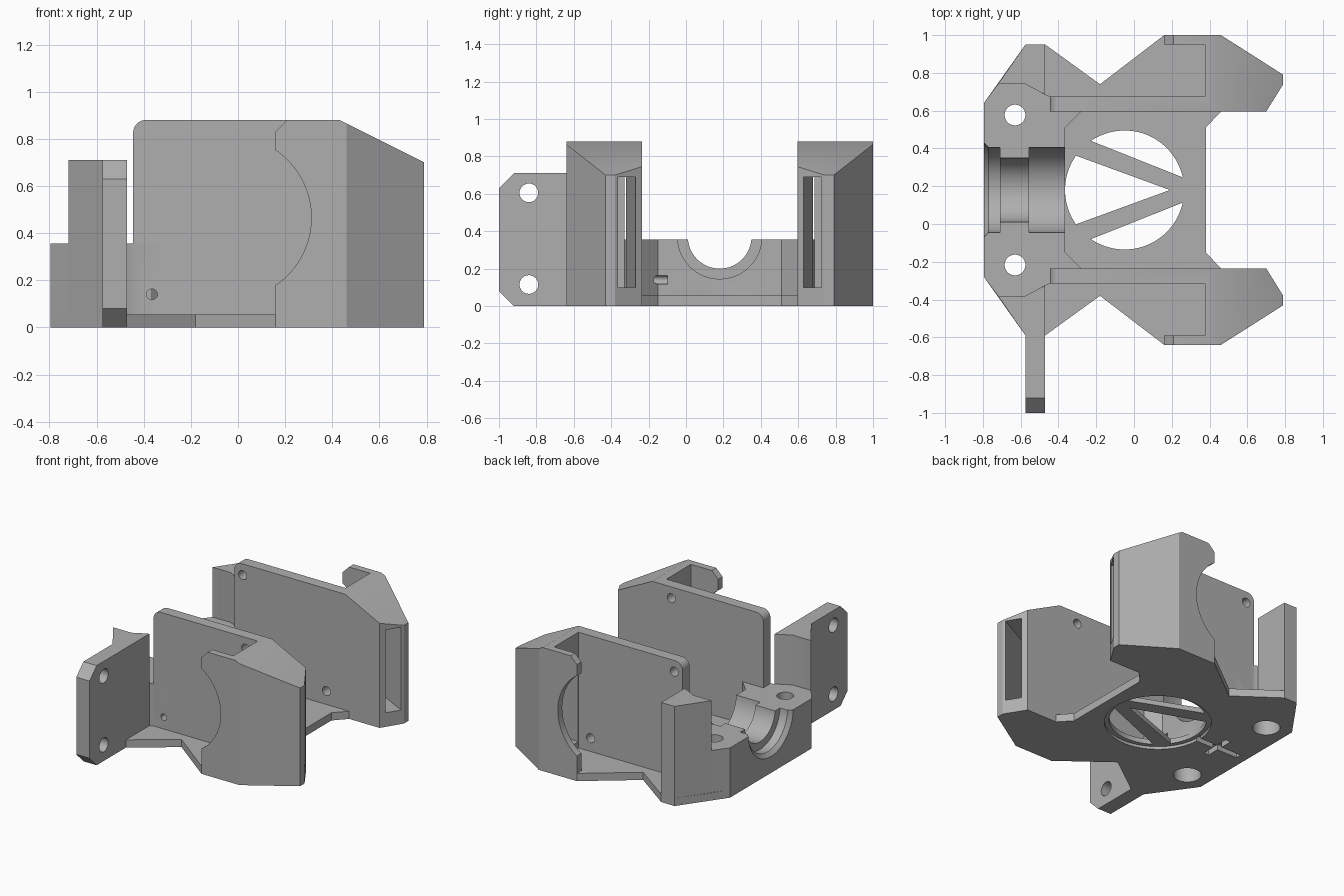
import bpy, bmesh, math
from mathutils import Matrix, Vector

cube = bpy.data.objects.get("Cube")
if cube:
    bpy.data.objects.remove(cube, do_unlink=True)

MID = 0.18        # y of the symmetry plane
FLOOR = 0.055     # base thickness
TALL = 0.88

grey = bpy.data.materials.new("plain_grey")
grey.use_nodes = True
grey.diffuse_color = (0.43, 0.43, 0.43, 1)
grey.node_tree.nodes["Principled BSDF"].inputs["Base Color"].default_value = (0.43, 0.43, 0.43, 1)


def finish(bm, name):
    bmesh.ops.recalc_face_normals(bm, faces=bm.faces)
    mesh = bpy.data.meshes.new(name)
    bm.to_mesh(mesh)
    bm.free()
    mesh.materials.append(grey)
    obj = bpy.data.objects.new(name, mesh)
    bpy.context.collection.objects.link(obj)
    return obj


def prism(name, points, lo, hi, axis="z"):
    """Extrude a flat outline along z (points are x,y), y (x,z) or x (y,z)."""
    place = {"z": lambda a, b, t: (a, b, t),
             "y": lambda a, b, t: (a, t, b),
             "x": lambda a, b, t: (t, a, b)}[axis]
    bm = bmesh.new()
    face = bm.faces.new([bm.verts.new(place(a, b, lo)) for a, b in points])
    new = bmesh.ops.extrude_face_region(bm, geom=[face])["geom"]
    verts = [v for v in new if isinstance(v, bmesh.types.BMVert)]
    bmesh.ops.translate(bm, verts=verts, vec=Vector(place(0, 0, hi - lo)))
    return finish(bm, name)


def rod(axis, a, b, lo, hi, r1, r2=None, sides=64):
    """Round cutter along an axis; a, b are the other two coordinates."""
    lo, hi = min(lo, hi), max(lo, hi)
    mid = (lo + hi) / 2
    centre = {"x": (mid, a, b), "y": (a, mid, b), "z": (a, b, mid)}[axis]
    turn = {"x": Matrix.Rotation(math.pi / 2, 4, "Y"),
            "y": Matrix.Rotation(-math.pi / 2, 4, "X"),
            "z": Matrix.Identity(4)}[axis]
    bm = bmesh.new()
    bmesh.ops.create_cone(bm, cap_ends=True, segments=sides, radius1=r1,
                          radius2=r1 if r2 is None else r2, depth=hi - lo,
                          matrix=Matrix.Translation(centre) @ turn)
    return finish(bm, "cutter")


def box(x0, x1, y0, y1, z0, z1):
    return prism("cutter", [(x0, y0), (x1, y0), (x1, y1), (x0, y1)], z0, z1)


def cut(targets, cutters):
    for obj in targets:
        for c in cutters:
            mod = obj.modifiers.new("cut", "BOOLEAN")
            mod.operation, mod.solver, mod.object = "DIFFERENCE", "EXACT", c
            bpy.context.view_layer.objects.active = obj
            bpy.ops.object.modifier_apply(modifier=mod.name)
    for c in cutters:
        bpy.data.objects.remove(c, do_unlink=True)


def both(half):
    """Close a half outline given as x and distance from the symmetry plane."""
    return [(x, MID + d) for x, d in half] + [(x, MID - d) for x, d in reversed(half)]


# Base plate and the clamp block standing on it
base = prism("base_plate", both([
    (-0.795, 0.46), (-0.575, 0.77), (-0.47, 0.77), (-0.18, 0.56), (0.16, 0.82), (0.46, 0.82),
    (0.79, 0.61), (0.79, 0.56), (0.70, 0.415), (0.46, 0.415), (0.38, 0.33)]), 0, FLOOR)
block = prism("clamp_block", both([
    (-0.795, 0.46), (-0.72, 0.56), (-0.575, 0.56), (-0.49, 0.515), (-0.445, 0.495),
    (-0.28, 0.495), (-0.28, 0.415), (-0.365, 0.33)]), 0, 0.355)

# Round stepped seat in the clamp block
SEAT = 0.37
cut([block], [rod("x", MID, SEAT, -0.9, -0.3, 0.17),
              rod("x", MID, SEAT, -0.9, -0.71, 0.225),
              rod("x", MID, SEAT, -0.555, -0.3, 0.225),
              rod("x", MID, SEAT, -0.81, -0.77, 0.27, 0.225)])

# Round window, its underside rim, bolt holes and the cross slot underneath
cut([base, block], [rod("z", -0.05, MID, -0.1, 0.2, 0.315, sides=96),
                    rod("z", -0.05, MID, -0.1, 0.02, 0.345, sides=96),
                    box(-0.73, -0.39, MID - 0.02, MID + 0.02, -0.1, 0.04),
                    box(-0.57, -0.53, MID - 0.11, MID + 0.11, -0.1, 0.04)])
for s in (1, -1):
    y = MID + s * 0.397
    cut([base, block], [rod("z", -0.63, y, -0.1, 0.5, 0.055, sides=32),
                        rod("z", -0.63, y, -0.1, 0.15, 0.09, sides=32)])

# V-shaped struts across the window
for s, side in ((1, "left"), (-1, "right")):
    prism(side + "_strut", [(-0.24, MID + s * 0.265), (0.27, MID + s * 0.062), (0.27, MID),
                            (0.19, MID), (-0.33, MID + s * 0.19)], 0.02, FLOOR)

for s, side in ((1, "back"), (-1, "front")):
    def pt(x, d):
        return (x, MID + s * d)

    def span(name, points, d0, d1):
        y0, y1 = sorted((MID + s * d0, MID + s * d1))
        return prism(name, points, y0, y1, "y")

    # Corner column beside the clamp block
    prism(side + "_column", [pt(-0.72, 0.56), pt(-0.575, 0.77), pt(-0.47, 0.77),
                             pt(-0.47, 0.508), pt(-0.49, 0.515), pt(-0.575, 0.56)], 0, 0.71)

    # Side wall with the outlet duct at its end
    housing = prism(side + "_wall_and_duct", [
        pt(-0.445, 0.415), pt(-0.445, 0.495), pt(0.16, 0.495), pt(0.16, 0.82), pt(0.46, 0.82),
        pt(0.79, 0.61), pt(0.79, 0.56), pt(0.70, 0.415)], 0, TALL)
    r = 0.055
    arc = [(-0.445 + r - r * math.cos(t), TALL - r + r * math.sin(t))
           for t in [i * math.pi / 16 for i in range(9)]]
    corner = [(-0.5, TALL - r)] + arc + [(-0.445 + r, 0.95), (-0.5, 0.95)]
    y0, y1 = sorted((MID + s * 0.495, MID + s * 0.77))
    cut([housing], [
        box(0.1, 0.375, y0, y1, FLOOR, 1),
        span("cutter", corner, 0.35, 0.55),
        span("cutter", [(0.39, 0.90), (1, 0.595), (1, 1), (0.39, 1)], 0.3, 0.9),
        prism("cutter", [pt(0.36, 0.76), pt(0.84, 0.512), pt(0.78, 0.441), pt(0.36, 0.502)],
              0.10, 0.69),
        rod("y", -0.035, 0.465, MID + s * 0.72, MID + s * 0.9, 0.346, sides=96),
        span("cutter", [(0.10, 0.77), (0.26, 0.93), (0.10, 0.93)], 0.72, 0.9)])

    # Screw holes through the wall, diagonal on each side
    spots = [(-0.38, 0.80), (0.28, 0.15)] if s > 0 else [(0.28, 0.80)]
    cut([housing], [rod("y", x, z, MID + s * 0.38, MID + s * 0.55, 0.032, sides=24)
                    for x, z in spots])
    if s < 0:
        cut([housing, block], [rod("y", -0.365, 0.14, MID - 0.6, MID - 0.28, 0.023, sides=24)])

# Mounting plate reaching forward, with clipped corners and two holes
plate = prism("mounting_plate", [(-0.5, 0), (-0.92, 0), (-1, 0.08), (-1, 0.63),
                                 (-0.92, 0.71), (-0.5, 0.71)], -0.575, -0.47, "x")
cut([plate], [rod("x", -0.84, z, -0.7, -0.3, 0.05, sides=32) for z in (0.115, 0.605)])

# Smooth the round surfaces, keep edges crisp
bpy.ops.object.select_all(action="DESELECT")
for obj in bpy.context.collection.objects:
    if obj.type == "MESH" and obj.data.materials and obj.data.materials[0] == grey:
        obj.select_set(True)
        bpy.context.view_layer.objects.active = obj
bpy.ops.object.shade_smooth_by_angle(angle=math.radians(30))
